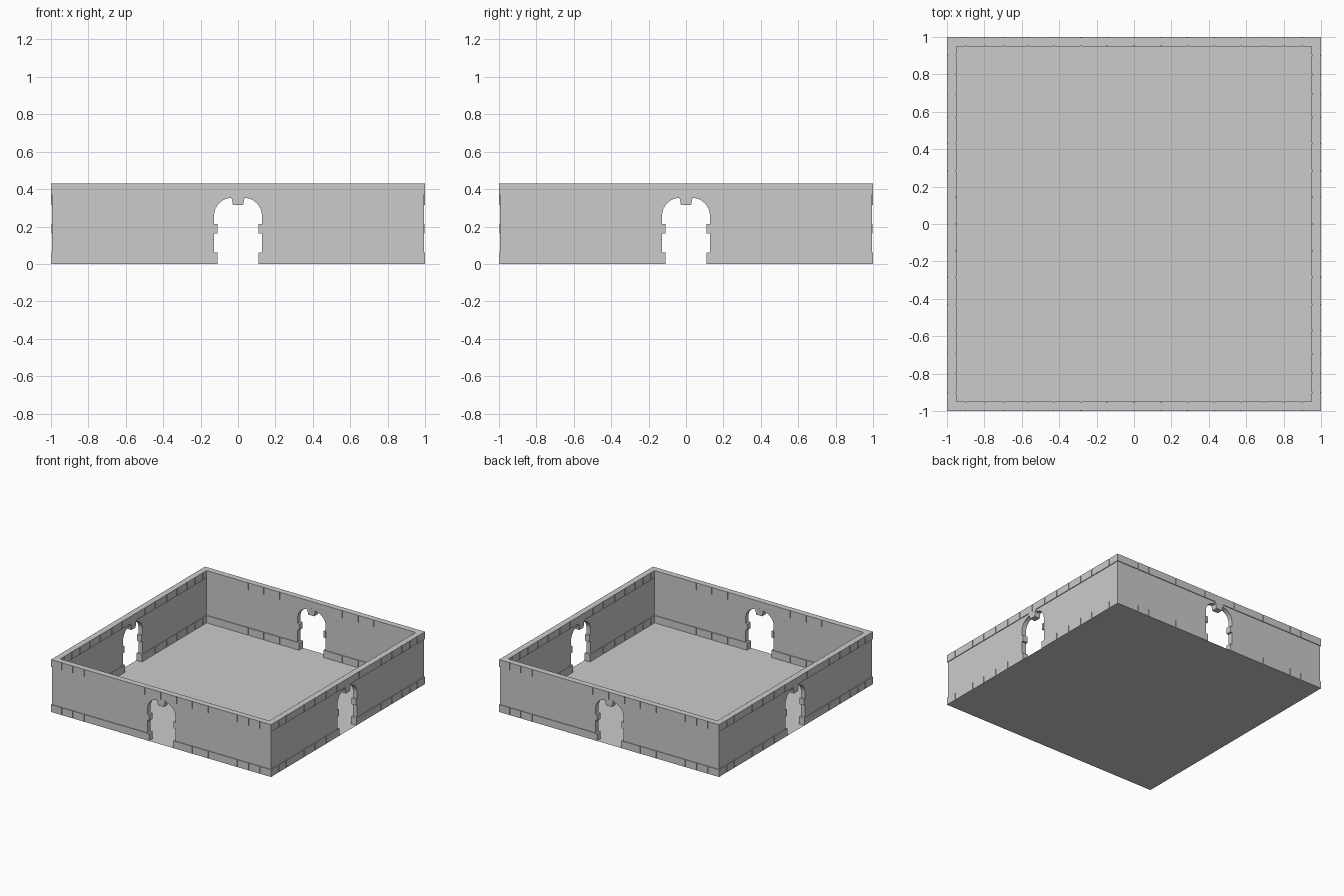
import bpy, bmesh, math
from mathutils import Matrix

if "Cube" in bpy.data.objects:
    bpy.data.objects.remove(bpy.data.objects["Cube"])

H, BAND = 0.43, 0.06           # wall height, trim band height
OUT, INN = -1.0, -0.95         # outer and inner y of the front wall
REC, GROOVE = 0.006, 0.004     # panel recess, seam depth
SEAMS = [0.145, 0.285, 0.43, 0.57, 0.695, 0.80, 0.90]
SIDES = ["front", "right", "back", "left"]


def prism(bm, pts, y0, y1):
    """Extrude an (x, z) outline from y0 to y1."""
    face = bm.faces.new([bm.verts.new((x, y0, z)) for x, z in pts])
    res = bmesh.ops.extrude_face_region(bm, geom=[face])
    for v in res["geom"]:
        if isinstance(v, bmesh.types.BMVert):
            v.co.y = y1


def rect(bm, x0, x1, z0, z1, y0, y1):
    prism(bm, [(x0, z0), (x1, z0), (x1, z1), (x0, z1)], y0, y1)


def finish(bm, name):
    """Make the part once and repeat it on all four sides."""
    bmesh.ops.recalc_face_normals(bm, faces=bm.faces)
    for i, side in enumerate(SIDES):
        me = bpy.data.meshes.new(name)
        bm.to_mesh(me)
        me.transform(Matrix.Rotation(i * math.pi / 2, 4, "Z"))
        ob = bpy.data.objects.new(f"{side}_{name}", me)
        bpy.context.collection.objects.link(ob)
    bm.free()


def band_outline(cuts, x0, x1):
    """Plan outline (x, y) of a trim band with shallow seams on both faces."""
    outer, g = [(x0, OUT)], 0.003
    inner = [(max(x0, -0.95), INN)] if x0 > -0.95 else [(x0, INN)]
    for c in cuts:
        outer += [(c - g, OUT), (c - g, OUT + GROOVE), (c + g, OUT + GROOVE), (c + g, OUT)]
        inner += [(c - g, INN), (c - g, INN - GROOVE), (c + g, INN - GROOVE), (c + g, INN)]
    return outer + [(x1, OUT), (x1, INN)] + inner[::-1]


def band(bm, cuts, x0, x1, z0, z1):
    face = bm.faces.new([bm.verts.new((x, y, z0)) for x, y in band_outline(cuts, x0, x1)])
    res = bmesh.ops.extrude_face_region(bm, geom=[face])
    for v in res["geom"]:
        if isinstance(v, bmesh.types.BMVert):
            v.co.z = z1


# recessed wall panel with arched doorway
W, SPRING, R, N = 0.128, 0.258, 0.095, 8
right_arch = [(W - R + R * math.cos(a), SPRING + R * math.sin(a))
              for a in (math.pi / 2 * k / N for k in range(N + 1))]
left_arch = [(-x, z) for x, z in reversed(right_arch)]
outline = [(-1 + REC, 0), (-1 + REC, H - 0.005), (0.95 + REC, H - 0.005), (0.95 + REC, 0), (W, 0)]
outline += right_arch + left_arch + [(-W, 0)]
bm = bmesh.new()
prism(bm, outline, OUT + REC, INN - REC)
finish(bm, "wall_panel")

# top trim band
neg = [-s for s in reversed(SEAMS)]
bm = bmesh.new()
band(bm, neg + [0] + SEAMS, -1, 0.95, H - BAND, H)
finish(bm, "top_band")

# base trim band, split by the doorway
bm = bmesh.new()
band(bm, neg[:-1], -1, -0.11, 0, BAND)
band(bm, SEAMS[1:], 0.11, 0.95, 0, BAND)
finish(bm, "base_band")

# door jamb blocks and keystone
bm = bmesh.new()
for s in (-1, 1):
    rect(bm, s * 0.11, s * 0.13, 0.163, 0.214, OUT + REC / 2, INN - REC / 2)
finish(bm, "jamb_blocks")
bm = bmesh.new()
prism(bm, [(-0.027, 0.315), (0.027, 0.315), (0.038, 0.37), (-0.038, 0.37)], OUT, INN)
finish(bm, "keystone")

# floor
bm = bmesh.new()
bmesh.ops.create_grid(bm, x_segments=1, y_segments=1, size=1.0)
me = bpy.data.meshes.new("floor")
bm.to_mesh(me)
bm.free()
bpy.context.collection.objects.link(bpy.data.objects.new("floor", me))
